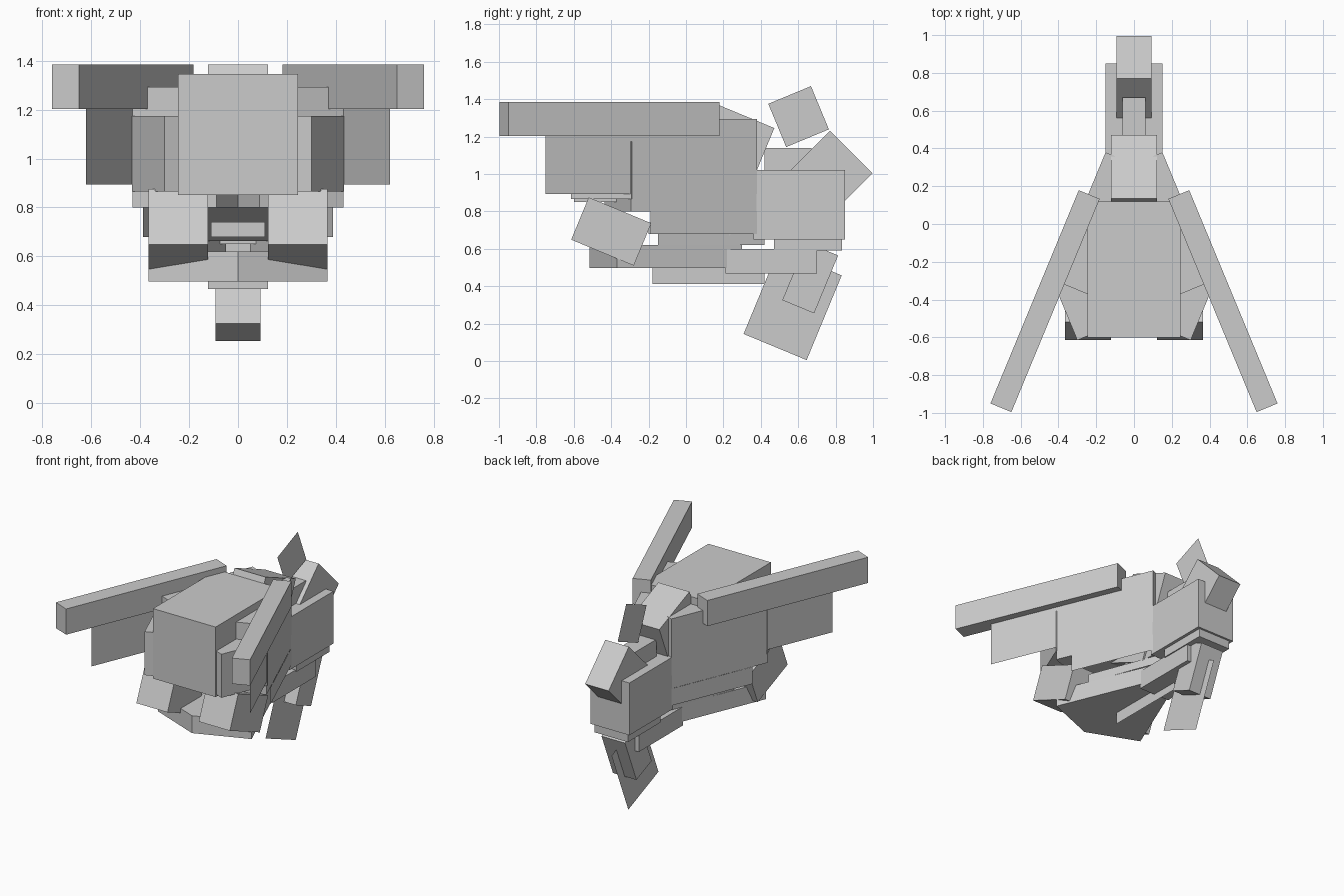
import bpy, bmesh
from math import sin, cos, radians

if "Cube" in bpy.data.objects:
    bpy.data.objects.remove(bpy.data.objects["Cube"])

T = 22.5  # common tilt of the rotated blocks


def rect(p, angle, a, b):
    """Four corners of a rectangle: length a along angle, then b to its left."""
    c, s = cos(radians(angle)), sin(radians(angle))
    x, y = p
    return [(x, y), (x + a * c, y + a * s),
            (x + a * c - b * s, y + a * s + b * c), (x - b * s, y + b * c)]


def box2(u0, u1, v0, v1):
    return [(u0, v0), (u1, v0), (u1, v1), (u0, v1)]


def make(name, rings):
    bm = bmesh.new()
    loops = [[bm.verts.new(v) for v in r] for r in rings]
    for r in loops:
        bm.faces.new(r)
    if len(loops) == 2:
        n = len(loops[0])
        for i in range(n):
            j = (i + 1) % n
            bm.faces.new((loops[0][i], loops[0][j], loops[1][j], loops[1][i]))
    bmesh.ops.recalc_face_normals(bm, faces=bm.faces)
    me = bpy.data.meshes.new(name)
    bm.to_mesh(me)
    bm.free()
    ob = bpy.data.objects.new(name, me)
    bpy.context.collection.objects.link(ob)
    return ob


def side(name, prof, x0, x1):
    """Side (y, z) profile spanning x0..x1; a flat sheet when equal."""
    return make(name, [[(x, y, z) for y, z in prof] for x in ([x0] if x0 == x1 else [x0, x1])])


def plan_pair(name, prof, z0, z1):
    """Plan (x, y) profile extruded in z, on both sides."""
    for tag, s in (("right", 1), ("left", -1)):
        make(name + "_" + tag, [[(s * x, y, z) for x, y in prof] for z in (z0, z1)])


def sheet_pair(name, a, b, z0, z1):
    """Upright flat sheet between two plan points, on both sides."""
    for tag, s in (("right", 1), ("left", -1)):
        make(name + "_" + tag, [[(s * a[0], a[1], z0), (s * b[0], b[1], z0),
                                 (s * b[0], b[1], z1), (s * a[0], a[1], z1)]])


# central skull block and tilted brow block
side("skull", box2(-0.60, 0.12, 0.85, 1.345), -0.245, 0.245)
side("brow", rect((0.135, 1.385), -T, 0.365, -0.63), -0.122, 0.122)

# swept side blocks, long horns and thin side frills
plan_pair("skull_side", rect((0.43, -0.295), 90 + T, 0.73, 0.37), 0.80, 1.293)
plan_pair("horn", rect((0.76, -0.95), 90 + T, 1.222, 0.12), 1.203, 1.385)
sheet_pair("frill", (0.62, -0.75), (0.152, 0.38), 0.893, 1.203)
sheet_pair("cheek_sheet", (0.388, -0.19), (0.152, 0.38), 0.68, 0.80)

# blocks at the rear of the skull, toed in the other way
plan_pair("neck_side", rect((0.30, -0.615), 90 - T, 0.35, 0.32), 0.865, 1.173)
for tag, s in (("right", 1), ("left", -1)):
    side("jaw_muscle_" + tag, rect((-0.52, 0.875), -T, 0.362, -0.245), s * 0.122, s * 0.366)

# snout, upper teeth and nose pieces
side("snout", box2(0.36, 0.85, 0.65, 1.02), -0.152, 0.152)
side("upper_teeth", box2(0.47, 0.835, 0.59, 0.65), -0.13, 0.13)
side("nose_bridge", box2(0.42, 0.67, 1.0, 1.14), -0.062, 0.062)
side("nose_horn", rect((0.77, 1.23), -45, 0.32, -0.32), -0.092, 0.092)
side("nose_crest", rect((0.44, 1.375), T, 0.247, -0.25), 0, 0)

# lower jaw
plan_pair("jaw", [(0, -0.515), (0.366, -0.37), (0.088, 0.30), (0, 0.30)], 0.497, 0.62)
sheet_pair("jaw_teeth", (0.27, -0.15), (0.05, 0.42), 0.62, 0.68)
side("throat", box2(-0.20, 0.40, 0.68, 0.74), -0.11, 0.11)
side("lower_jaw", box2(0.21, 0.70, 0.467, 0.60), -0.122, 0.122)

# chin spike with thin keel and beard sheets
side("chin", rect((0.685, 0.255), 90 - T, 0.335, 0.184), -0.092, 0.092)
side("keel", box2(-0.18, 0.42, 0.412, 0.50), 0, 0)
side("beard", rect((0.645, 0.005), 90 - T, 0.49, 0.365), 0, 0)
